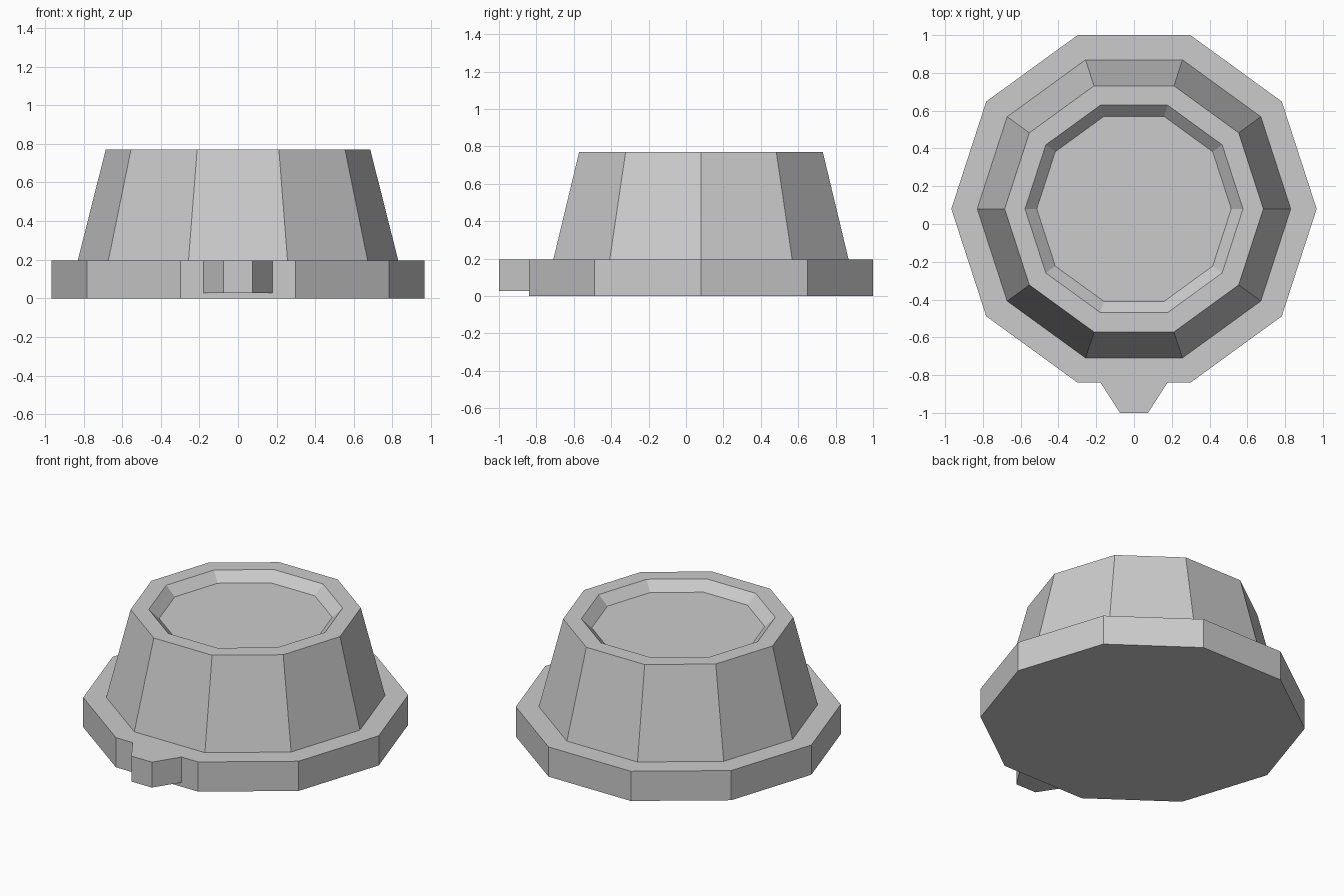
import bpy, bmesh
from math import cos, sin, tau

if "Cube" in bpy.data.objects:
    bpy.data.objects.remove(bpy.data.objects["Cube"])

SIDES = 10
CENTER_Y = 0.08


def loft(name, rings):
    """Skin a stack of equal-length point rings and cap both ends."""
    bm = bmesh.new()
    loops = [[bm.verts.new(p) for p in ring] for ring in rings]
    n = len(loops[0])
    for a, b in zip(loops, loops[1:]):
        for i in range(n):
            j = (i + 1) % n
            bm.faces.new((a[i], a[j], b[j], b[i]))
    bm.faces.new(loops[0][::-1])
    bm.faces.new(loops[-1])
    bmesh.ops.recalc_face_normals(bm, faces=bm.faces)
    mesh = bpy.data.meshes.new(name)
    bm.to_mesh(mesh)
    bm.free()
    obj = bpy.data.objects.new(name, mesh)
    bpy.context.collection.objects.link(obj)
    return obj


def decagon(r, z):
    return [(r * cos(tau * i / SIDES), CENTER_Y + r * sin(tau * i / SIDES), z)
            for i in range(SIDES)]


# Knob: flange, tapered grip, flat rim and shallow dished top
profile = [(0.967, 0), (0.967, 0.195), (0.83, 0.195),
           (0.685, 0.77), (0.577, 0.77), (0.515, 0.71)]
loft("knob_body", [decagon(r, z) for r, z in profile])

# Pointer tab: wedge on the front of the flange, raised off the ground
tab = [(-0.178, -0.839), (-0.074, -1.0), (0.074, -1.0), (0.178, -0.839)]
loft("pointer_tab", [[(x, y, z) for x, y in tab] for z in (0.028, 0.195)])
